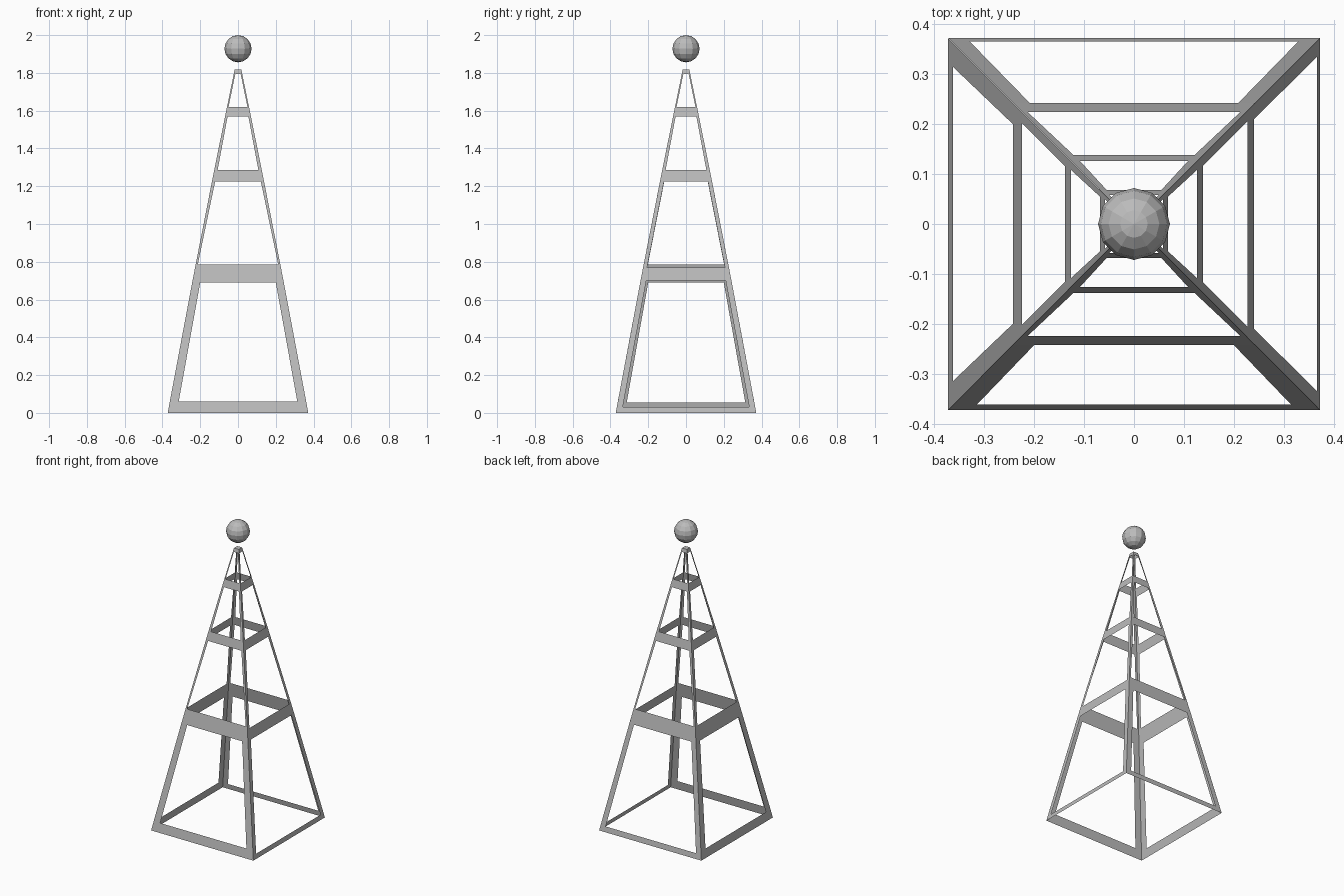
import bpy
from math import radians
from mathutils import Matrix, Vector

cube = bpy.data.objects.get("Cube")
if cube:
    bpy.data.objects.remove(cube, do_unlink=True)

grey = bpy.data.materials.new("plain grey")
grey.use_nodes = True
grey.diffuse_color = (0.5, 0.5, 0.5, 1)
grey.node_tree.nodes["Principled BSDF"].inputs["Base Color"].default_value = (0.5, 0.5, 0.5, 1)

TOP = 1.818


def half_width(z):
    """Half the tower's width at a height; the sides bulge very slightly."""
    return 0.372 - 0.183 * z - 0.0066 * z * z


def add_mesh(name, verts, faces):
    mesh = bpy.data.meshes.new(name)
    mesh.from_pydata(verts, [], faces)
    mesh.materials.append(grey)
    obj = bpy.data.objects.new(name, mesh)
    bpy.context.collection.objects.link(obj)
    return obj


def lattice_side(name, windows, angle):
    """One thin sheet with a stack of tapered openings, turned to its side."""
    turn = Matrix.Rotation(radians(angle), 3, "Z")
    verts, faces = [], []

    def quad(*corners):
        start = len(verts)
        for u, z in corners:
            verts.append(turn @ Vector((u, -half_width(z), z)))
        faces.append(range(start, start + 4))

    def band(low, high):
        a, b = half_width(low), half_width(high)
        quad((-a, low), (a, low), (b, high), (-b, high))

    below = 0
    for low, inner_low, high, inner_high in windows:
        band(below, low)
        a, b = half_width(low), half_width(high)
        quad((-a, low), (-inner_low, low), (-inner_high, high), (-b, high))
        quad((inner_low, low), (a, low), (b, high), (inner_high, high))
        below = high
    band(below, TOP)
    add_mesh(name, verts, faces)


# Openings: bottom height, bottom half width, top height, top half width
upper = [(1.285, 0.108, 1.57, 0.055), (1.62, 0.05, 1.795, 0.014)]
wide = (0.785, 0.213, 1.225, 0.121)
narrow = (0.785, 0.202, 1.225, 0.115)

lattice_side("front_lattice", [(0.06, 0.314, 0.69, 0.2), wide] + upper, 0)
lattice_side("left_lattice", [(0.03, 0.335, 0.7, 0.21), (0.77, 0.206, 1.225, 0.116)] + upper, 90)
lattice_side("back_lattice", [(0.035, 0.329, 0.69, 0.209), wide] + upper, 180)
lattice_side("right_lattice", [(0.055, 0.314, 0.69, 0.2), narrow] + upper, 270)

# Small cap closing the tip
t = half_width(TOP)
add_mesh("tip_cap", [(-t, -t, TOP), (t, -t, TOP), (t, t, TOP), (-t, t, TOP)], [range(4)])

# Faceted ball floating above the tip
bpy.ops.mesh.primitive_uv_sphere_add(segments=12, ring_count=8, radius=0.072, location=(0, 0, 1.928))
ball = bpy.context.object
ball.name = "top_ball"
ball.data.materials.append(grey)
